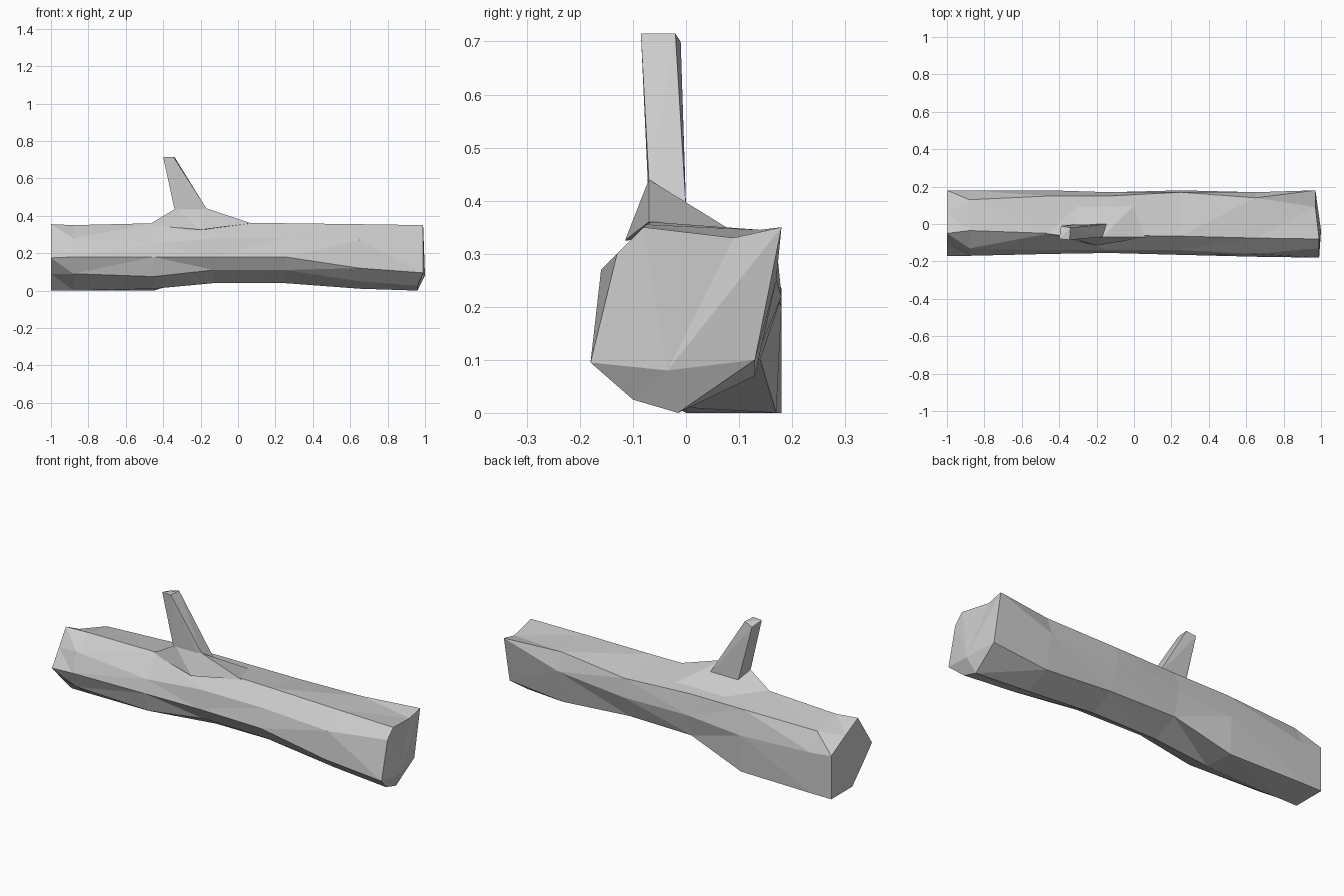
import bpy
import bmesh
from mathutils import Vector

cube = bpy.data.objects.get("Cube")
if cube:
    bpy.data.objects.remove(cube, do_unlink=True)

# One plain grey for the whole log
grey = bpy.data.materials.new("light_grey")
grey.use_nodes = True
colour = (0.6, 0.6, 0.6, 1)
grey.diffuse_color = colour
grey.node_tree.nodes["Principled BSDF"].inputs["Base Color"].default_value = colour


def finish(bm, name):
    """Turn a bmesh into a flat shaded, triangulated object."""
    bmesh.ops.triangulate(bm, faces=bm.faces[:], quad_method='SHORT_EDGE')
    bmesh.ops.recalc_face_normals(bm, faces=bm.faces[:])
    mesh = bpy.data.meshes.new(name)
    bm.to_mesh(mesh)
    bm.free()
    mesh.materials.append(grey)
    obj = bpy.data.objects.new(name, mesh)
    bpy.context.collection.objects.link(obj)
    return obj


def hull(name, points):
    """Faceted solid around a handful of corner points."""
    bm = bmesh.new()
    for p in points:
        bm.verts.new(p)
    result = bmesh.ops.convex_hull(bm, input=bm.verts[:])
    loose = [v for v in result["geom_interior"] + result["geom_unused"]
             if isinstance(v, bmesh.types.BMVert)]
    bmesh.ops.delete(bm, geom=list(set(loose)), context='VERTS')
    return finish(bm, name)


# Trunk cross-sections (y, z), each running: top front, top back, upper back,
# lower back, bottom, front low, front middle, front high
left_end = [(-.05, .355), (.06, .3), (.18, .235), (.18, 0),
            (0, 0), (-.09, .09), (-.17, .175), (-.11, .265)]
left_shoulder = [(-.035, .35), (.13, .32), (.18, .22), (.18, 0),
                 (0, 0), (-.13, .09), (-.17, .18), (-.13, .28)]
below_branch = [(-.05, .36), (.15, .33), (.18, .2), (.17, 0),
                (0, .01), (-.13, .075), (-.16, .18), (-.14, .25)]
hollow = [(-.06, .365), (.15, .33), (.17, .22), (.14, .1),
          (0, .04), (-.11, .11), (-.155, .18), (-.14, .28)]
middle = [(-.065, .36), (.17, .32), (.18, .22), (.13, .1),
          (0, .04), (-.12, .11), (-.165, .18), (-.14, .28)]
right_shoulder = [(-.075, .355), (.14, .345), (.17, .25), (.13, .07),
                  (0, .01), (-.1, .05), (-.175, .12), (-.16, .27)]
right_end = [(-.08, .35), (.09, .33), (.18, .35), (.13, .1),
             (-.015, 0), (-.1, .025), (-.18, .095), (-.13, .3)]
stations = [(-1, left_end), (-.88, left_shoulder), (-.45, below_branch),
            (-.13, hollow), (.25, middle), (.65, right_shoulder), (.99, right_end)]

# Trunk: loft through the sections
bm = bmesh.new()
rings = [[bm.verts.new((x, y, z)) for y, z in section] for x, section in stations]
for a, b in zip(rings, rings[1:]):
    for i in range(len(a)):
        j = (i + 1) % len(a)
        bm.faces.new((a[i], a[j], b[j], b[i]))
bm.faces.new(rings[0])

# Broken right end: chipped lower edge, fanned to a raised point
for v in rings[-1]:
    if v.co.z < .09:
        v.co.x -= .03
    elif v.co.y > 0:
        v.co.x -= .02
tip = bm.verts.new((1, -.035, .08))
last = rings[-1]
for i in range(len(last)):
    bm.faces.new((last[i], last[(i + 1) % len(last)], tip))
finish(bm, "log_trunk")

# Flared collar where the branch grows out of the trunk
branch_foot = [Vector(p) for p in ((-.33, -.07, .44), (-.17, -.07, .44),
                                   (-.14, 0, .385), (-.3, 0, .39))]
collar_edge = [(-.48, -.05, .35), (-.2, -.115, .325), (.07, -.07, .36),
               (0, .1, .335), (-.3, .1, .335)]
hull("branch_collar", branch_foot + collar_edge)

# Leaning branch stub
branch_top = [(-.4, -.08, .715), (-.345, -.085, .715),
              (-.34, -.02, .715), (-.39, -.01, .7)]
sunk_foot = [p - Vector((0, 0, .05)) for p in branch_foot]
hull("branch_stub", branch_foot + sunk_foot + branch_top)
